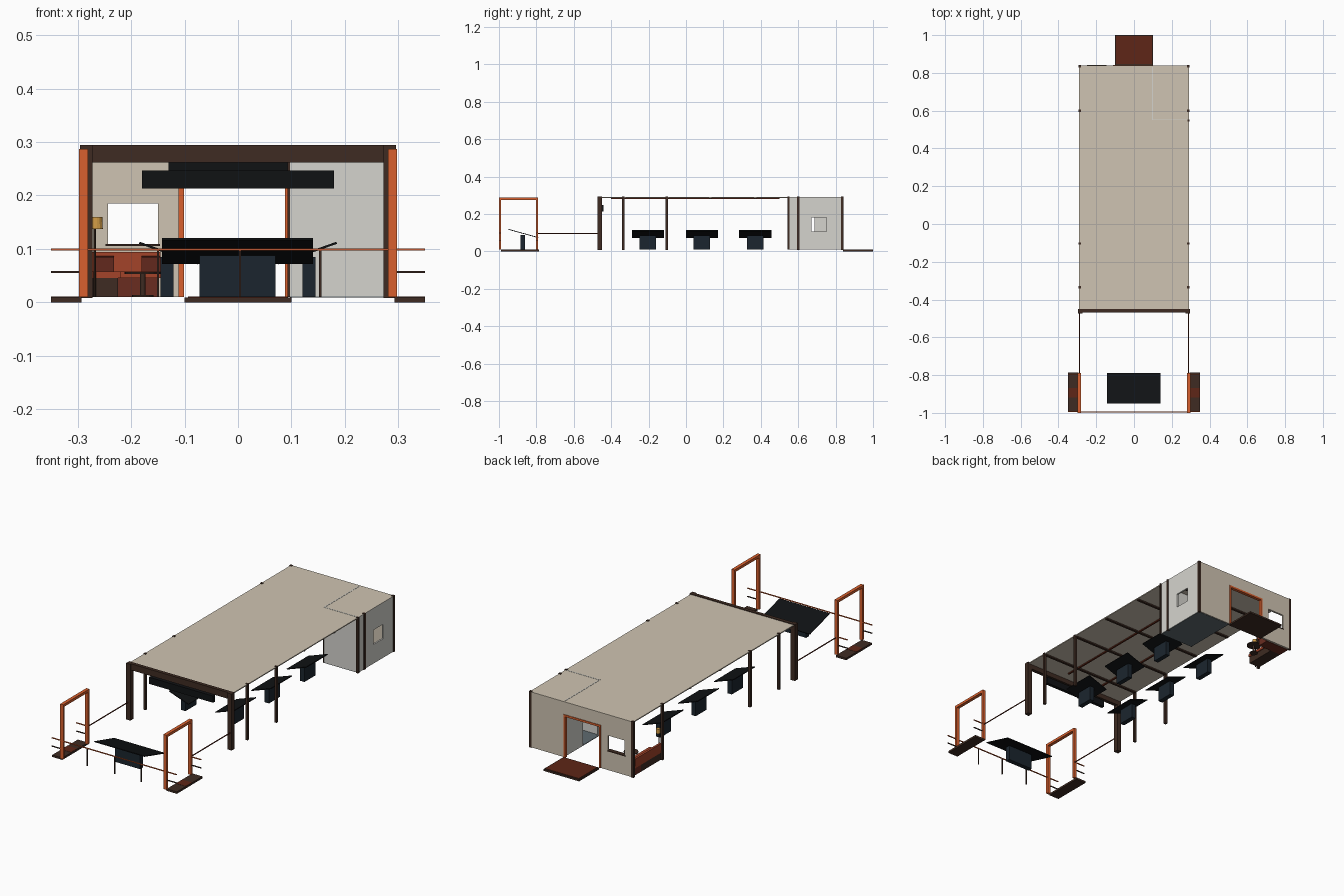
import bpy, bmesh, math
from mathutils import Matrix

if "Cube" in bpy.data.objects:
    bpy.data.objects.remove(bpy.data.objects["Cube"])

def srgb(h):
    c = [int(h[i:i + 2], 16) / 255 for i in (0, 2, 4)]
    return [v / 12.92 if v < .04 else ((v + .055) / 1.055) ** 2.4 for v in c] + [1]

def mat(name, h):
    m = bpy.data.materials.new(name)
    m.diffuse_color = srgb(h)
    m.use_nodes = True
    m.node_tree.nodes["Principled BSDF"].inputs["Base Color"].default_value = m.diffuse_color
    return m

ORANGE, BROWN, BEIGE = mat("orange", "d8602e"), mat("dark_brown", "3e2b22"), mat("beige", "cfc4b2")
WHITE, BLACK, NAVY = mat("off_white", "d5d4ce"), mat("black", "101214"), mat("navy", "1b252e")
RUST, RED, FLOOR = mat("rust", "5e2617"), mat("red", "a4442a"), mat("slate", "5f6a70")
DRED, AMBER = mat("dark_red", "6a2c20"), mat("amber", "cf9a45")

def finish(name, bm, m):
    me = bpy.data.meshes.new(name)
    bm.to_mesh(me)
    bm.free()
    ob = bpy.data.objects.new(name, me)
    me.materials.append(m)
    bpy.context.collection.objects.link(ob)
    return ob

def box(name, x, y, z, m, rot=None):
    """Box from (min, max) ranges, optionally turned about its centre: (angle, axis)."""
    bm = bmesh.new()
    bmesh.ops.create_cube(bm, size=1)
    r = Matrix.Rotation(*[rot[0], 4, rot[1]]) if rot else Matrix.Identity(4)
    mid = [(a + b) / 2 for a, b in (x, y, z)]
    size = [b - a for a, b in (x, y, z)]
    bm.transform(Matrix.Translation(mid) @ r @ Matrix.Diagonal(size + [1]))
    return finish(name, bm, m)

def cyl(name, x, y, z0, z1, r, m, n=20, r2=None):
    bm = bmesh.new()
    bmesh.ops.create_cone(bm, cap_ends=True, segments=n, radius1=r,
                          radius2=r if r2 is None else r2, depth=z1 - z0)
    bm.transform(Matrix.Translation((x, y, (z0 + z1) / 2)))
    return finish(name, bm, m)

def wall(name, axis, pos, u, v, holes, m, t=.01):
    """Flat wall with rectangular holes (u0,u1,v0,v1); axis is the normal."""
    us = sorted({*u, *[k for h in holes for k in h[:2]]})
    vs = sorted({*v, *[k for h in holes for k in h[2:]]})
    bm = bmesh.new()
    pt = lambda a, b: bm.verts.new((pos, a, b) if axis == 'x' else (a, pos, b))
    for a, b in zip(us, us[1:]):
        for c, d in zip(vs, vs[1:]):
            mu, mv = (a + b) / 2, (c + d) / 2
            if not any(h[0] < mu < h[1] and h[2] < mv < h[3] for h in holes):
                bm.faces.new([pt(a, c), pt(b, c), pt(b, d), pt(a, d)])
    bmesh.ops.remove_doubles(bm, verts=bm.verts, dist=1e-5)
    ob = finish(name, bm, m)
    s = ob.modifiers.new("thickness", 'SOLIDIFY')
    s.thickness, s.offset = t, 0
    return ob

def sx(s, a, b):
    return (a, b) if s > 0 else (-b, -a)

# Roof, front beam and hanging sign board
box("roof", (-.29, .29), (-.46, .84), (.286, .291), BEIGE)
box("front_beam", (-.296, .296), (-.468, -.45), (.262, .294), BROWN)
box("hanging_board", (-.18, .18), (-.457, -.44), (.213, .247), BLACK)

# Ceiling beams and strips
for y in (-.33, -.1, .13, .37, .6):
    box("ceiling_beam", (-.285, .285), (y - .006, y + .006), (.279, .286), BROWN)
for x in (-.12, .08):
    box("ceiling_strip", (x - .004, x + .004), (-.4, .5), (.28, .286), RUST)

for s in (-1, 1):
    # Roof posts
    box("front_post", sx(s, .272, .296), (-.474, -.45), (.008, .294), BROWN)
    for y in (-.335, -.103, .6, .835):
        box("side_post", sx(s, .28, .293), (y - .006, y + .006), (.008, .293), BROWN)
    # Entrance gate
    for y in (-1, -.802):
        box("gate_post", sx(s, .281, .298), (y, y + .012), (.01, .287), ORANGE)
        for z, m in ((.099, ORANGE), (.057, BROWN)):
            box("gate_stub_rail", sx(s, .29, .35), (y + .004, y + .009), (z - .002, z + .002), m)
    box("gate_lintel", sx(s, .281, .298), (-1, -.79), (.274, .287), ORANGE)
    box("gate_platform", sx(s, .293, .35), (-.99, -.785), (0, .01), BROWN)
    box("platform_strip", sx(s, .295, .35), (-.918, -.868), (.009, .011), RUST)
    box("side_rail", sx(s, .286, .29), (-.79, -.46), (.094, .098), RUST)
    # Side display desks
    for y in (-.204, .085, .37):
        box("side_desk_base", sx(s, .121, .145), (y - .044, y + .044), (.01, .085), NAVY)
        box("side_desk_top", sx(s, .072, .188), (y - .086, y + .086), (.09, .094), BLACK,
            (-.34 * s, 'Y'))

# Front rail with its posts
box("front_rail", (-.29, .29), (-.997, -.992), (.097, .101), ORANGE)
for x in (-.15, .004, .154):
    box("front_rail_post", (x - .002, x + .002), (-.997, -.992), (.01, .098), BROWN)

# Front display desk
box("front_desk_base", (-.072, .07), (-.885, -.861), (.01, .088), NAVY)
box("front_desk_top", (-.142, .14), (-.953, -.787), (.094, .098), BLACK, (-.27, 'X'))

# Back wall with doorway and window
wall("back_wall", 'y', .835, (-.29, .29), (.01, .291),
     [(-.11, .095, .01, .225), (-.243, -.15, .107, .185)], BEIGE)
box("window_sill", (-.248, -.146), (.82, .842), (.105, .109), BROWN)
for x in (-.111, .088):
    box("door_jamb", (x, x + .01), (.827, .843), (.01, .225), ORANGE)
box("door_header", (-.111, .098), (.827, .843), (.217, .227), ORANGE)
box("door_board", (-.13, .095), (.818, .829), (.23, .263), BLACK)
box("back_mat_base", (-.1, .1), (.84, 1), (0, .009), BROWN)
box("back_mat", (-.094, .094), (.846, .994), (.008, .011), RUST)

# Corner room
wall("room_side_wall", 'x', .286, (.55, .84), (.01, .291), [(.672, .75, .107, .18)], WHITE, .008)
wall("room_front_wall", 'y', .552, (.097, .29), (.011, .292), [], WHITE, .005)
wall("room_inner_wall", 'x', .0985, (.55, .83), (.011, .292), [(.57, .688, .011, .21)], WHITE, .005)
box("room_floor", (.097, .288), (.55, .835), (.009, .012), FLOOR)
box("room_corner_post", (.283, .294), (.543, .553), (.01, .293), BROWN)
box("room_inner_post", (.093, .097), (.547, .553), (.01, .29), BROWN)

# Corner bench
box("bench_base_back", (-.285, -.15), (.768, .828), (.01, .045), DRED)
box("bench_base_side", (-.285, -.225), (.607, .768), (.01, .045), BROWN)
box("bench_seat_back", (-.285, -.145), (.762, .828), (.045, .058), RED)
box("bench_seat_side", (-.285, -.22), (.607, .762), (.045, .058), RED)
box("bench_rest_back", (-.285, -.145), (.815, .829), (.058, .094), RED)
box("bench_rest_side", (-.288, -.277), (.607, .815), (.058, .094), RED)
for x in (-.25, -.163):
    box("cushion", (x - .018, x + .018), (.8, .815), (.058, .086), DRED, (.15, 'X'))

# Round table and floor lamp
cyl("table_top", -.178, .695, .053, .057, .034, BROWN)
cyl("table_stem", -.178, .695, .012, .053, .005, BROWN, 12)
cyl("table_foot", -.178, .695, .01, .014, .02, BROWN)
cyl("lamp_pole", -.268, .6, .01, .138, .002, BROWN, 8)
cyl("lamp_shade", -.264, .6, .137, .16, .011, AMBER, 12, .010)
